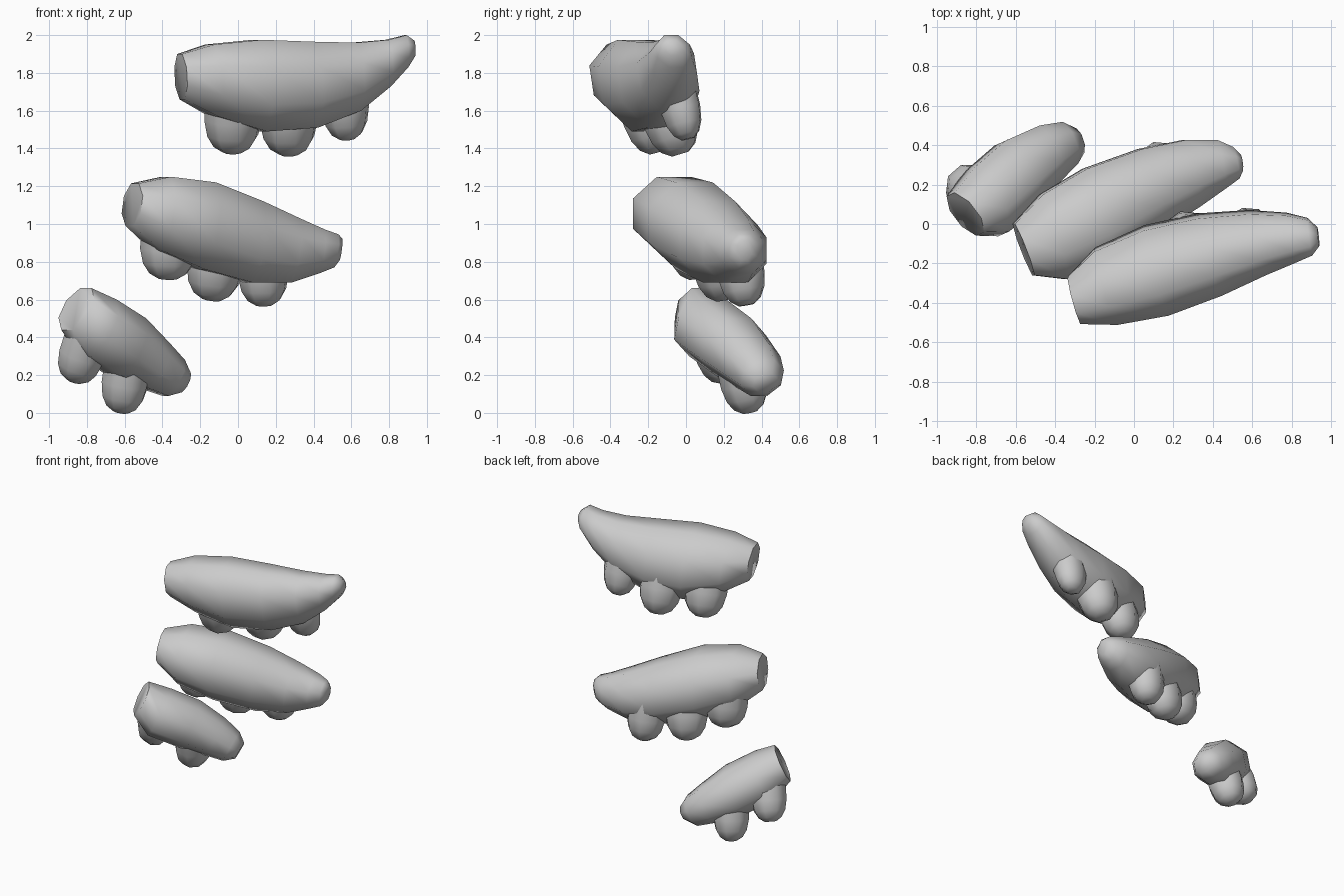
import bpy, bmesh, math
from mathutils import Vector

if "Cube" in bpy.data.objects:
    bpy.data.objects.remove(bpy.data.objects["Cube"])

grey = bpy.data.materials.new("plain grey")
grey.diffuse_color = (0.6, 0.6, 0.6, 1)
grey.use_nodes = True
grey.node_tree.nodes["Principled BSDF"].inputs["Base Color"].default_value = grey.diffuse_color


def loft(name, rings, angle):
    """Skin a list of equal point rings and close both ends."""
    bm = bmesh.new()
    vr = [[bm.verts.new(p) for p in r] for r in rings]
    n = len(vr[0])
    for a, b in zip(vr, vr[1:]):
        for i in range(n):
            j = (i + 1) % n
            bm.faces.new((a[i], a[j], b[j], b[i]))
    bm.faces.new(vr[0])
    bm.faces.new(vr[-1])
    bmesh.ops.recalc_face_normals(bm, faces=bm.faces)
    me = bpy.data.meshes.new(name)
    bm.to_mesh(me)
    bm.free()
    me.materials.append(grey)
    ob = bpy.data.objects.new(name, me)
    bpy.context.collection.objects.link(ob)
    bpy.context.view_layer.objects.active = ob
    ob.select_set(True)
    bpy.ops.object.shade_smooth_by_angle(angle=math.radians(angle))
    ob.select_set(False)
    return ob


def body(name, stations, lean):
    """Octagonal tube; station = back x, y, front x, y, top z, bottom z."""
    rings = []
    k = 1 / math.cos(math.pi / 8)
    for xb, yb, xf, yf, zt, zb in stations:
        c = Vector(((xb + xf) / 2, (yb + yf) / 2, (zt + zb) / 2))
        u = Vector(((xb - xf) / 2, (yb - yf) / 2, 0)) * k
        h = (zt - zb) / 2 * k
        v = Vector((lean[0] * h, lean[1] * h, h))
        rings.append([c + u * math.cos(a) + v * math.sin(a)
                      for a in [(i + .5) * math.pi / 4 for i in range(8)]])
    loft(name, rings, 60)


def lobe(name, base, tip, rx, ry):
    """Blunt rounded stub hanging from a body."""
    base, tip = Vector(base), Vector(tip)
    axis = (tip - base).normalized()
    v = axis.cross(Vector((.96, .28, 0))).normalized()
    u = v.cross(axis)
    rings = []
    for t, s in ((0, 1), (.45, 1), (.72, .88), (.9, .65), (1, .32)):
        c = base.lerp(tip, t)
        rings.append([c + u * (rx * s * math.cos(a)) + v * (ry * s * math.sin(a))
                      for a in [i * math.pi / 4 for i in range(8)]])
    loft(name, rings, 70)


# Upper body
body("upper_body", [
    (-.335, -.27, -.27, -.50, 1.90, 1.66),
    (-.20, -.13, -.08, -.50, 1.95, 1.57),
    (.05, -.02, .18, -.45, 1.975, 1.49),
    (.32, .04, .45, -.35, 1.965, 1.51),
    (.58, .06, .67, -.25, 1.96, 1.60),
    (.77, .05, .82, -.19, 1.975, 1.73),
    (.88, .025, .905, -.155, 2.0, 1.83),
    (.93, -.02, .94, -.11, 1.97, 1.89)], (-.05, -.15))
lobe("upper_lobe_1", (-.02, -.24, 1.70), (-.03, -.15, 1.38), .16, .14)
lobe("upper_lobe_2", (.27, -.13, 1.70), (.27, -.03, 1.37), .16, .15)
lobe("upper_lobe_3", (.56, -.06, 1.74), (.58, .01, 1.45), .13, .11)

# Middle body
body("middle_body", [
    (-.61, .0, -.51, -.26, 1.215, .99),
    (-.47, .15, -.34, -.28, 1.25, .86),
    (-.25, .28, -.10, -.19, 1.22, .76),
    (.03, .38, .14, -.03, 1.12, .69),
    (.25, .425, .33, .09, 1.03, .69),
    (.42, .425, .46, .18, .97, .74),
    (.50, .39, .53, .23, .945, .77),
    (.54, .35, .55, .27, .92, .81)], (.13, 0))
lobe("middle_lobe_1", (-.36, .02, 1.0), (-.37, .06, .71), .16, .14)
lobe("middle_lobe_2", (-.10, .14, .92), (-.14, .20, .60), .16, .14)
lobe("middle_lobe_3", (.13, .27, .86), (.14, .32, .57), .14, .13)

# Lower body
body("lower_body", [
    (-.93, .15, -.78, -.05, .66, .44),
    (-.83, .28, -.66, -.05, .60, .30),
    (-.68, .41, -.50, .09, .50, .20),
    (-.50, .49, -.38, .22, .37, .13),
    (-.38, .51, -.30, .30, .28, .09),
    (-.30, .48, -.26, .36, .21, .11)], (.45, .2))
lobe("lower_lobe_1", (-.79, .14, .42), (-.87, .22, .17), .13, .13)
lobe("lower_lobe_2", (-.58, .28, .28), (-.62, .34, .005), .13, .13)
